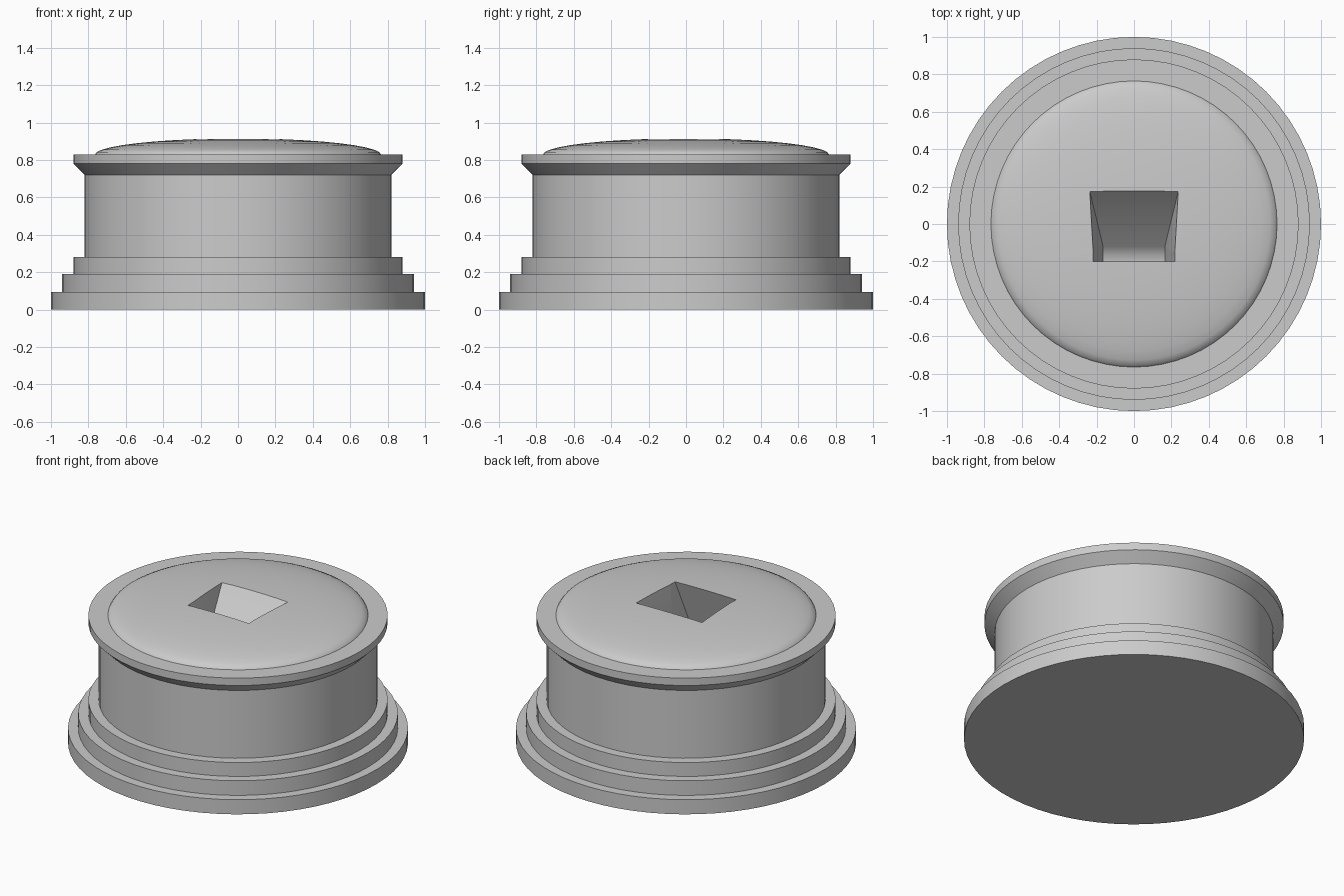
import bpy, bmesh, math
from mathutils import Vector

if "Cube" in bpy.data.objects:
    bpy.data.objects.remove(bpy.data.objects["Cube"], do_unlink=True)

# Single stone grey material
grey = bpy.data.materials.new("stone_grey")
grey.use_nodes = True
colour = (0.6, 0.6, 0.6, 1)
grey.diffuse_color = colour
grey.node_tree.nodes["Principled BSDF"].inputs["Base Color"].default_value = colour


def make_object(name, bm):
    bmesh.ops.recalc_face_normals(bm, faces=bm.faces)
    mesh = bpy.data.meshes.new(name)
    bm.to_mesh(mesh)
    bm.free()
    mesh.materials.append(grey)
    obj = bpy.data.objects.new(name, mesh)
    bpy.context.collection.objects.link(obj)
    return obj


def activate(obj):
    bpy.ops.object.select_all(action='DESELECT')
    obj.select_set(True)
    bpy.context.view_layer.objects.active = obj


def lathe(name, profile, steps=64):
    """Spin a closed (radius, z) profile around the z axis."""
    bm = bmesh.new()
    verts = [bm.verts.new((r, 0, z)) for r, z in profile]
    edges = [bm.edges.new(pair) for pair in zip(verts, verts[1:])]
    bmesh.ops.spin(bm, geom=verts + edges, cent=(0, 0, 0), axis=(0, 0, 1),
                   angle=math.tau, steps=steps, use_duplicate=False)
    bmesh.ops.remove_doubles(bm, verts=bm.verts, dist=0.0005)
    return make_object(name, bm)


# Three stepped base rings
base = lathe("stepped_base", [(0, 0), (1, 0), (1, 0.095), (0.94, 0.095),
                              (0.94, 0.19), (0.88, 0.19), (0.88, 0.28), (0, 0.28)])

# Drum, flared cap and shallow dome
dome = [(0.765 * math.cos(a), 0.828 + 0.087 * math.sin(a))
        for a in (math.pi / 2 * i / 10 for i in range(10))]
column = lathe("drum_and_dome", [(0, 0.27), (0.82, 0.27), (0.82, 0.72), (0.88, 0.78),
                                 (0.88, 0.828)] + dome + [(0, 0.915)])

# Tapered slanting socket: (y, z, half width) around its side profile
socket = [(0.27, 1.02, 0.26), (-0.12, 0.57, 0.165), (-0.16, 0.545, 0.165),
          (-0.2, 0.535, 0.165), (-0.32, 0.535, 0.165), (-0.165, 1.02, 0.235)]
bm = bmesh.new()
left = [bm.verts.new((w, y, z)) for y, z, w in socket]
right = [bm.verts.new((-w, y, z)) for y, z, w in socket]
for i in range(len(socket)):
    bm.faces.new((left[i - 1], left[i], right[i], right[i - 1]))
caps = [bm.faces.new(left), bm.faces.new(right)]
bmesh.ops.triangulate(bm, faces=caps)
cutter = make_object("socket_cutter", bm)
cutter.hide_render = True

cut = column.modifiers.new("socket", 'BOOLEAN')
cut.operation = 'DIFFERENCE'
cut.solver = 'EXACT'
cut.object = cutter
activate(column)
bpy.ops.object.modifier_apply(modifier=cut.name)
bpy.data.objects.remove(cutter, do_unlink=True)

# Smooth round walls with crisp step edges
for part in (base, column):
    activate(part)
    bpy.ops.object.shade_smooth_by_angle(angle=math.radians(30))
